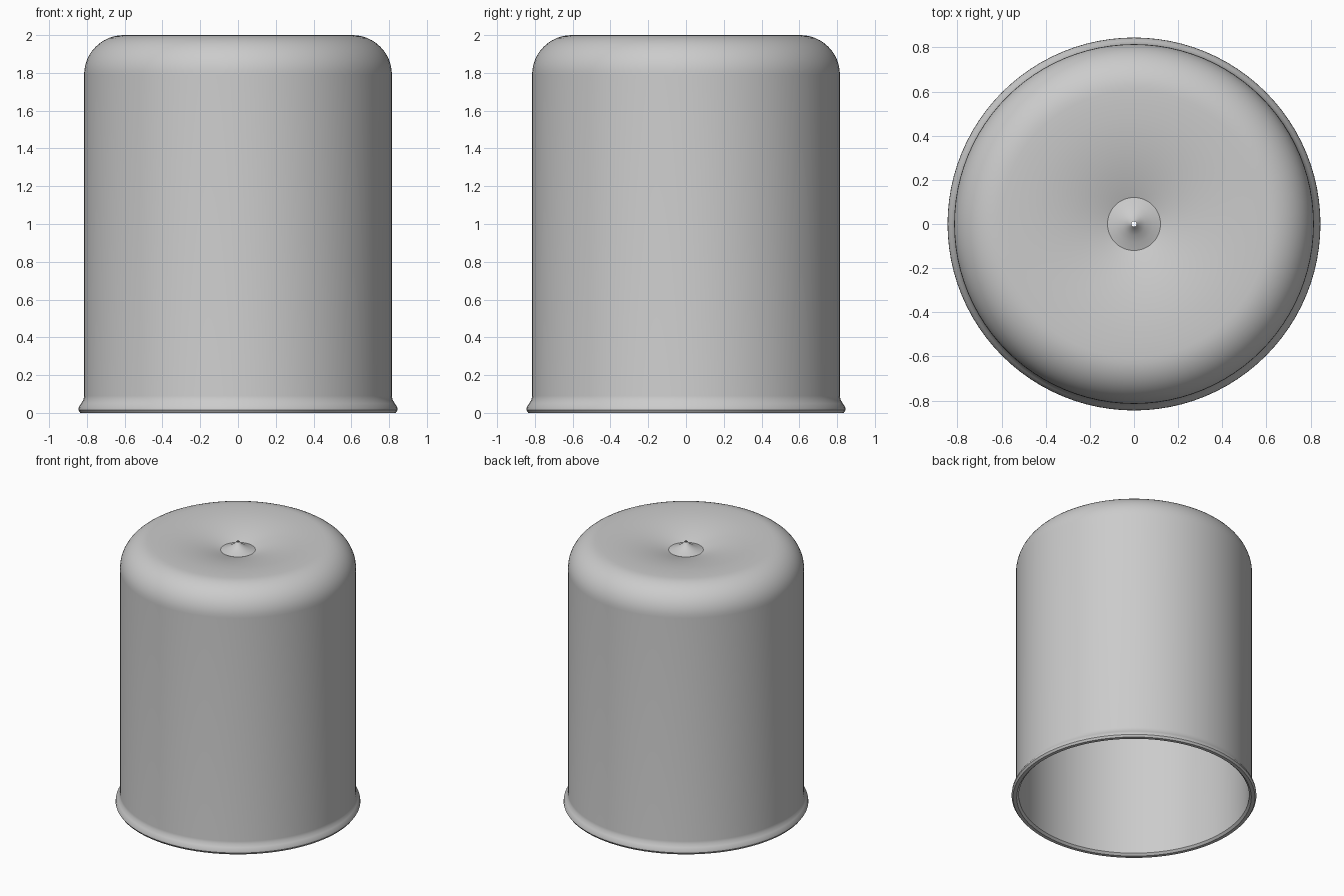
import bpy, bmesh, math

if "Cube" in bpy.data.objects:
    bpy.data.objects.remove(bpy.data.objects["Cube"])

SEG = 96


def revolve(name, profile, closed, flip=False):
    """Spin a list of (radius, z) points around the z axis."""
    bm = bmesh.new()
    rings = []
    for r, z in profile:
        rings.append([bm.verts.new((r * math.cos(2 * math.pi * i / SEG),
                                    r * math.sin(2 * math.pi * i / SEG), z))
                      for i in range(SEG)])
    pairs = list(zip(rings, rings[1:]))
    if closed:
        pairs.append((rings[-1], rings[0]))
    for a, b in pairs:
        for i in range(SEG):
            j = (i + 1) % SEG
            quad = (a[i], a[j], b[j], b[i])
            bm.faces.new(quad[::-1] if flip else quad)
    if closed:
        bmesh.ops.recalc_face_normals(bm, faces=bm.faces[:])
    me = bpy.data.meshes.new(name)
    bm.to_mesh(me)
    bm.free()
    ob = bpy.data.objects.new(name, me)
    bpy.context.collection.objects.link(ob)
    bpy.ops.object.select_all(action='DESELECT')
    ob.select_set(True)
    bpy.context.view_layer.objects.active = ob
    bpy.ops.object.shade_smooth_by_angle(angle=math.radians(40))
    return ob


def shoulder_and_dip(radius, top, fillet):
    """Rounded shoulder followed by the sunken top."""
    pts = []
    for k in range(13):
        a = math.pi / 2 * k / 12
        pts.append((radius - fillet + fillet * math.cos(a),
                    top - fillet + fillet * math.sin(a)))
    for r in (0.55, 0.48, 0.4, 0.32, 0.25, 0.18, 0.12, 0.06, 0.012):
        pts.append((r, top - 0.07 * ((0.55 - r) / 0.43) ** 2))
    return pts


# Thin-walled cup standing upside down, with a flared lip
lip = [(0.795, 0.015), (0.81, 0.0), (0.835, 0.0), (0.845, 0.015),
       (0.843, 0.03), (0.83, 0.05), (0.818, 0.07), (0.815, 0.09)]
outer = shoulder_and_dip(0.815, 2.0, 0.21)
inner = shoulder_and_dip(0.795, 1.98, 0.19)
revolve("cup_shell", lip + outer + inner[::-1], closed=True)

# Small inward-facing cone around the centre hole
cone = [(0.12, 1.932), (0.085, 1.943), (0.05, 1.96), (0.025, 1.978), (0.012, 1.995)]
revolve("centre_cone", cone, closed=False, flip=True)
